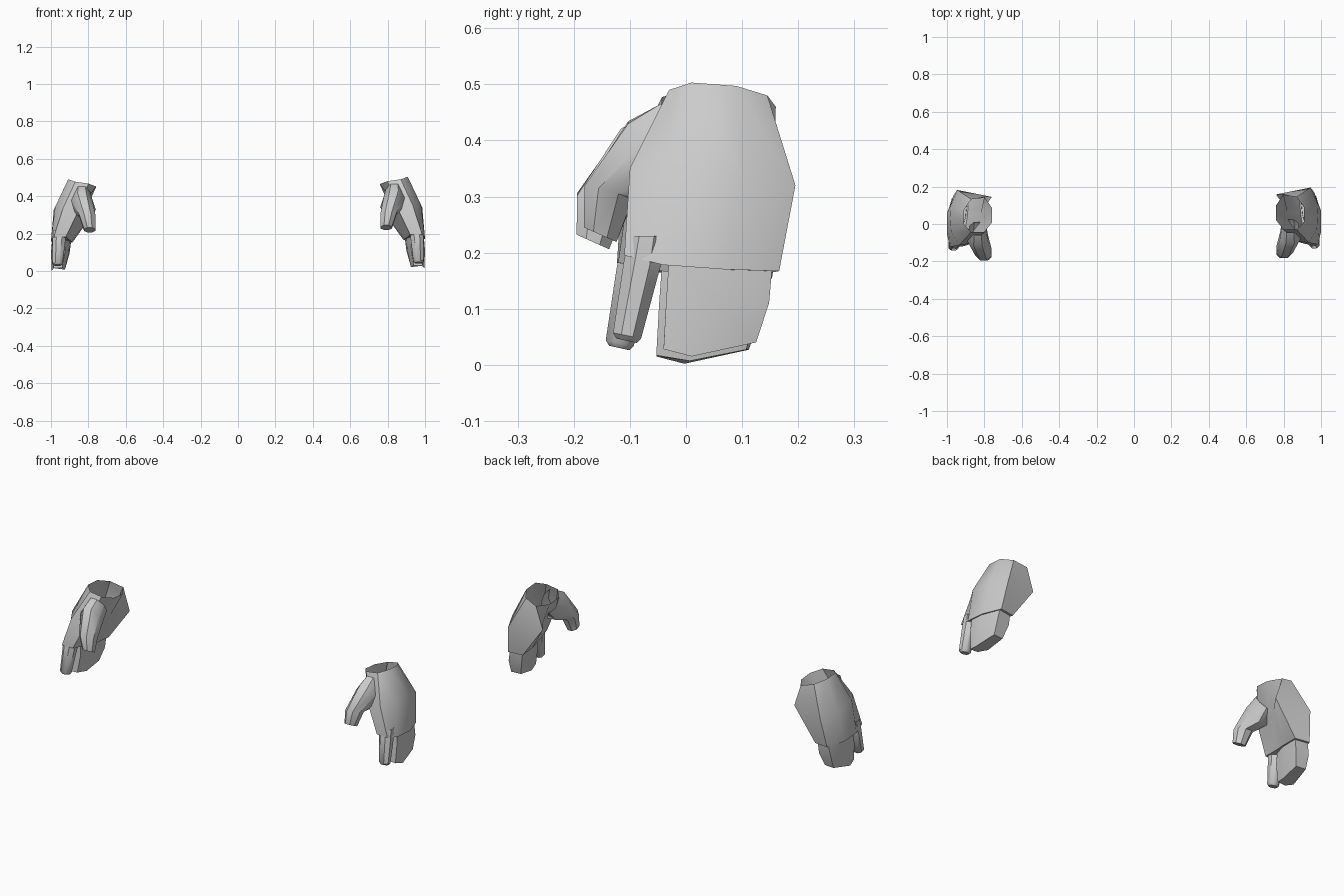
import bpy, bmesh, math
from mathutils import Vector

if "Cube" in bpy.data.objects:
    bpy.data.objects.remove(bpy.data.objects["Cube"])


def ring(c, u, v, n=8):
    # Flat-sided n-gon spanned by half-width vectors u and v
    c, u, v = Vector(c), Vector(u), Vector(v)
    k = 1 / math.cos(math.pi / n)
    return [c + u * k * math.cos((i + .5) * math.tau / n)
            + v * k * math.sin((i + .5) * math.tau / n) for i in range(n)]


def loft(name, rings, cap_end=True, side=1):
    bm = bmesh.new()
    off = Vector((0, 0, 0)) if side > 0 else Vector((0, -.013, -.013))
    loops = []
    for r in rings:
        loops.append([bm.verts.new(Vector((p[0] * side, p[1], p[2])) + off) for p in r])
    n = len(loops[0])
    for a, b in zip(loops, loops[1:]):
        for i in range(n):
            j = (i + 1) % n
            bm.faces.new((a[i], a[j], b[j], b[i]))
    if cap_end:
        bm.faces.new(loops[-1])
    bmesh.ops.recalc_face_normals(bm, faces=bm.faces)
    # open tubes: make sure normals point away from the part's middle
    mid = sum((v.co for v in bm.verts), Vector()) / len(bm.verts)
    if sum((f.calc_center_median() - mid).dot(f.normal) for f in bm.faces) < 0:
        bmesh.ops.reverse_faces(bm, faces=bm.faces)
    me = bpy.data.meshes.new(name)
    bm.to_mesh(me)
    bm.free()
    ob = bpy.data.objects.new(name, me)
    bpy.context.collection.objects.link(ob)
    return ob


# Palm cross-sections: open wrist, heel of the hand, knuckles
wrist = [(.80, -.03, .48), (.87, -.03, .49), (.908, .01, .503), (.908, .09, .497),
         (.87, .145, .48), (.80, .16, .46), (.76, .10, .458), (.76, .02, .465)]
heel = [(.86, -.09, .32), (.935, -.10, .35), (.978, -.03, .355), (.985, .10, .34),
        (.945, .195, .32), (.76, .158, .34), (.82, .07, .33), (.85, 0, .32)]
knuckles = [(.92, -.108, .195), (.985, -.11, .195), (1.0, -.04, .178), (1.0, .07, .17),
            (.965, .166, .167), (.885, .155, .165), (.89, .06, .17), (.905, -.03, .18)]

# Finger sections: centre, half-width u, half-width v
index = [((.953, -.07, .23), (.035, 0, 0), (0, .032, 0)),
         ((.957, -.078, .18), (.035, 0, 0), (0, .033, -.003)),
         ((.965, -.105, .052), (.028, 0, 0), (0, .025, -.005)),
         ((.965, -.106, .043), (.020, 0, 0), (0, .018, -.004))]
mitten = [(.93, -.028, .22), (.985, -.028, .22), (.992, .06, .20), (.96, .155, .19),
          (.89, .145, .19), (.90, .05, .20)]
mitten_mid = [(.925, -.035, .12), (.99, -.035, .12), (1.0, .05, .11), (.975, .148, .11),
              (.90, .143, .11), (.905, .05, .11)]
mitten_tip = [(.94, -.04, .03), (.985, -.04, .028), (.996, .01, .015), (.975, .125, .04),
              (.92, .12, .04), (.925, .02, .02)]
thumb = [((.835, -.01, .415), (.045, 0, 0), (0, -.035, .05)),
         ((.835, -.065, .37), (.055, 0, -.005), (0, -.038, .062)),
         ((.805, -.138, .305), (.044, 0, .005), (0, -.043, .012)),
         ((.793, -.153, .232), (.030, 0, 0), (0, -.029, .013))]

# Both hands
for side, label in ((1, "right"), (-1, "left")):
    loft(label + "_palm", [wrist, heel, knuckles], True, side)
    loft(label + "_index_finger", [ring(*s) for s in index], True, side)
    loft(label + "_joined_fingers", [mitten, mitten_mid, mitten_tip], True, side)
    loft(label + "_thumb", [ring(*s) for s in thumb], True, side)

# Soft shading with sharp fingertips
bpy.ops.object.select_all(action='SELECT')
bpy.context.view_layer.objects.active = bpy.context.selected_objects[0]
bpy.ops.object.shade_smooth_by_angle(angle=math.radians(40))
